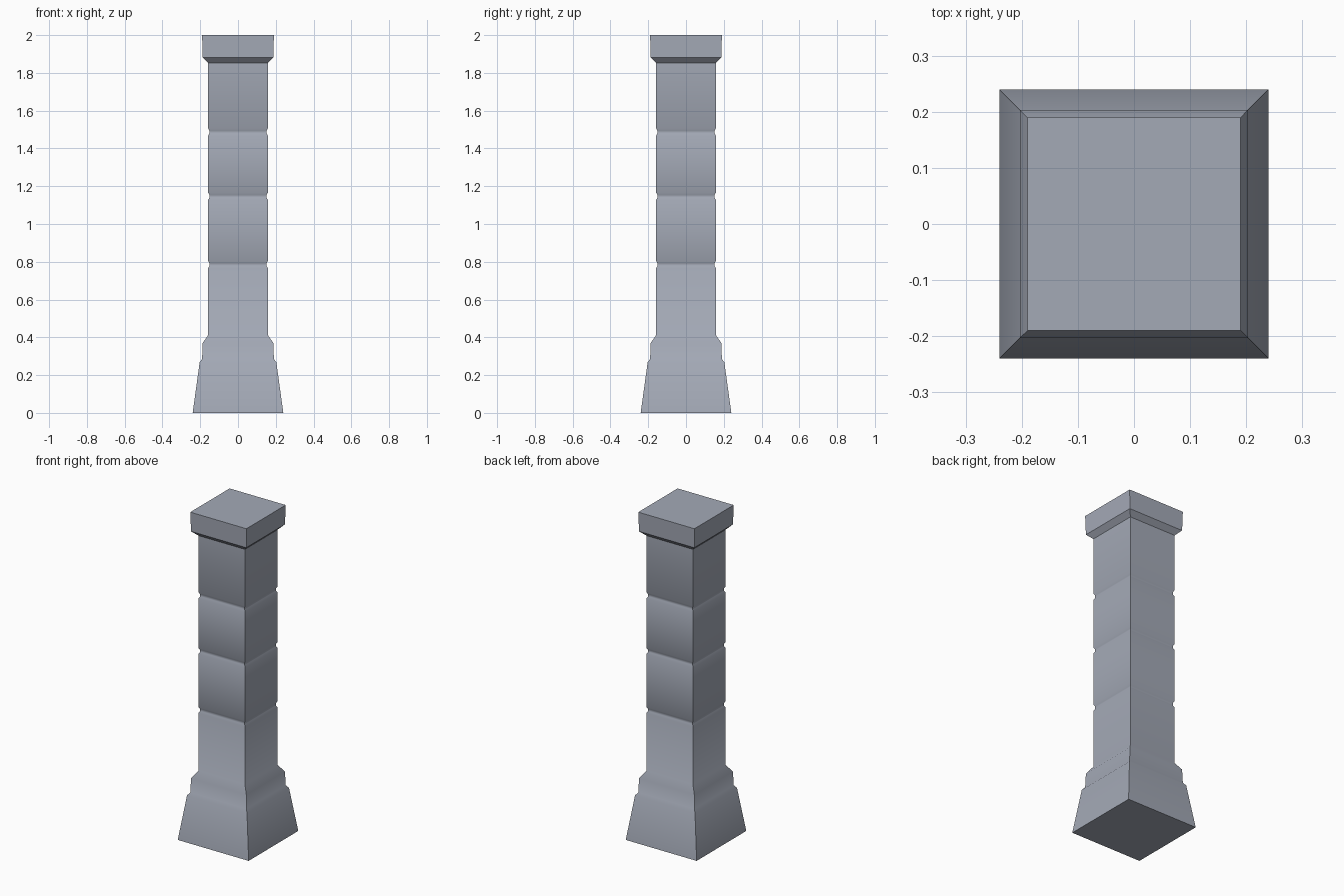
import bpy, bmesh, math

if "Cube" in bpy.data.objects:
    bpy.data.objects.remove(bpy.data.objects["Cube"])

SHAFT = 0.158   # half width of the shaft


def groove(z):
    """Shallow joint between two stone blocks."""
    return [(SHAFT, z - 0.019), (0.151, z - 0.007), (0.151, z + 0.007), (SHAFT, z + 0.019)]


def square_loft(name, profile):
    """Loft square rings through (half width, height) points and close both ends."""
    bm = bmesh.new()
    rings = [[bm.verts.new((sx * h, sy * h, z))
              for sx, sy in ((-1, -1), (1, -1), (1, 1), (-1, 1))] for h, z in profile]
    for low, high in zip(rings, rings[1:]):
        for i in range(4):
            j = (i + 1) % 4
            bm.faces.new((low[i], low[j], high[j], high[i]))
    bm.faces.new(rings[0][::-1])
    bm.faces.new(rings[-1])
    mesh = bpy.data.meshes.new(name)
    bm.to_mesh(mesh)
    bm.free()
    obj = bpy.data.objects.new(name, mesh)
    bpy.context.collection.objects.link(obj)
    return obj


# Flared plinth with a stepped, chamfered collar
plinth = [(0.24, 0), (0.203, 0.268), (0.19, 0.285), (0.187, 0.37), (SHAFT, 0.412)]
# Shaft of four stacked blocks
shaft = [p for z in (0.785, 1.147, 1.487) for p in groove(z)]
# Capital with an undercut chamfer
capital = [(SHAFT, 1.853), (0.187, 1.882), (0.19, 2.0)]

# One continuous stone surface, soft across the shallow joints
pillar = square_loft("pillar", plinth + shaft + capital)
bpy.context.view_layer.objects.active = pillar
pillar.select_set(True)
bpy.ops.object.shade_smooth_by_angle(angle=math.radians(40))

# Blue-grey stone
stone = bpy.data.materials.new("stone")
stone.diffuse_color = (0.37, 0.40, 0.47, 1)
stone.use_nodes = True
stone.node_tree.nodes["Principled BSDF"].inputs["Base Color"].default_value = stone.diffuse_color
pillar.data.materials.append(stone)
